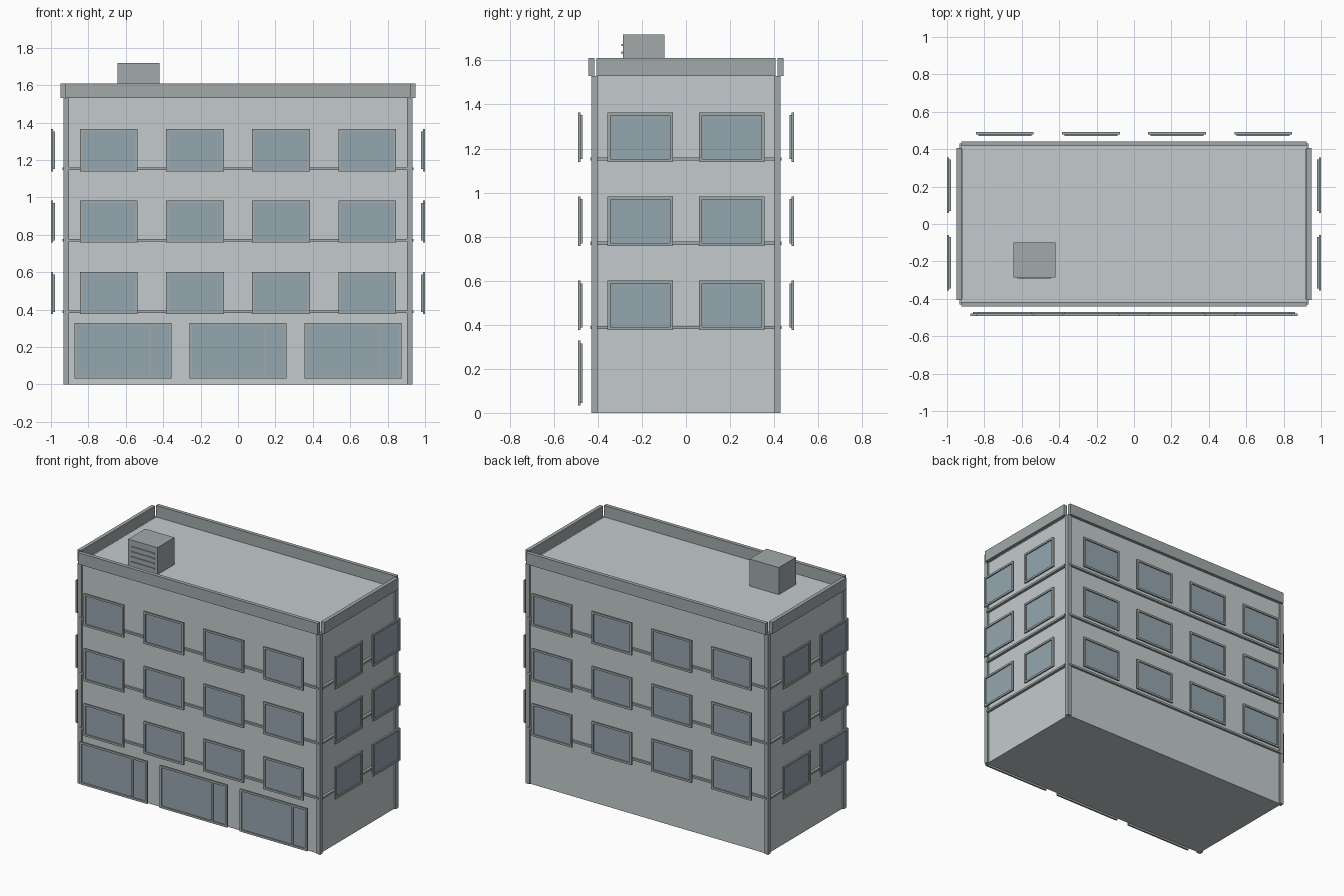
import bpy, bmesh
from math import pi
from mathutils import Matrix, Vector

if "Cube" in bpy.data.objects:
    bpy.data.objects.remove(bpy.data.objects["Cube"])


def material(name, rgb):
    m = bpy.data.materials.new(name)
    m.diffuse_color = (*rgb, 1)
    m.use_nodes = True
    m.node_tree.nodes["Principled BSDF"].inputs["Base Color"].default_value = m.diffuse_color
    return m


WALL = material("wall", (0.55, 0.60, 0.61))
TRIM = material("trim", (0.36, 0.40, 0.40))
GLASS = material("glass", (0.30, 0.38, 0.43))


def boxes(name, spans, mat, matrix=Matrix()):
    """One object from boxes given as (x0, x1, y0, y1, z0, z1)."""
    bm = bmesh.new()
    for x0, x1, y0, y1, z0, z1 in spans:
        centre = Matrix.Translation(((x0 + x1) / 2, (y0 + y1) / 2, (z0 + z1) / 2))
        size = Matrix.Diagonal((x1 - x0, y1 - y0, z1 - z0, 1))
        bmesh.ops.create_cube(bm, size=1, matrix=centre @ size)
    me = bpy.data.meshes.new(name)
    bm.to_mesh(me)
    bm.free()
    me.materials.append(mat)
    ob = bpy.data.objects.new(name, me)
    ob.matrix_world = matrix
    bpy.context.collection.objects.link(ob)
    return ob


def ring(x, y, t, z0, z1):
    """Four bars around the building with notched corners."""
    xi, yi = x - t, y - t
    return [(-xi, xi, -y, -yi, z0, z1), (-xi, xi, yi, y, z0, z1),
            (-x, -xi, -yi + 0.01, yi - 0.01, z0, z1), (xi, x, -yi + 0.01, yi - 0.01, z0, z1)]


def window(name, w, h, along, dist, z, turn, mullion=None):
    """Frame with a pane behind it; outer face lies at local y = -dist."""
    m = Matrix.Rotation(turn, 4, 'Z') @ Matrix.Translation((along, -dist, z))
    a, b, t = w / 2, h / 2, 0.014
    bars = [(-a, a, 0, 0.012, b - t, b), (-a, a, 0, 0.012, -b, -b + t),
            (-a, -a + t, 0, 0.012, -b + t, b - t), (a - t, a, 0, 0.012, -b + t, b - t)]
    if mullion is not None:
        bars.append((mullion - 0.006, mullion + 0.006, 0, 0.012, -b + t, b - t))
    boxes(name + "_frame", bars, TRIM, m)
    g = 0.012
    boxes(name + "_glass", [(-a + g, a - g, 0.008, 0.021, -b + g, b - g)], GLASS, m)


# main block and corner pilasters
boxes("building_body", [(-0.92, 0.92, -0.42, 0.42, 0, 1.53)], WALL)
boxes("corner_pilasters",
      [(sx * 0.9175 - 0.0145, sx * 0.9175 + 0.0145, sy * 0.4155 - 0.0145, sy * 0.4155 + 0.0145, 0, 1.53)
       for sx in (-1, 1) for sy in (-1, 1)], TRIM)

# roof parapet and floor bands
boxes("parapet", ring(0.948, 0.442, 0.026, 1.53, 1.61), TRIM)
for i in range(3):
    z = 0.388 + 0.382 * i
    boxes(f"floor_band_{i + 1}", ring(0.939, 0.434, 0.02, z - 0.007, z + 0.007), TRIM)

# windows on three upper floors, all four sides
for i in range(3):
    z = 0.488 + 0.382 * i
    for side, turn in (("front", 0), ("back", pi)):
        for k, x in enumerate((-0.69, -0.23, 0.23, 0.69)):
            window(f"{side}_window_{i + 1}_{k + 1}", 0.308, 0.225, x, 0.491, z, turn)
    for side, turn in (("right", pi / 2), ("left", -pi / 2)):
        for k, y in enumerate((-0.207, 0.207)):
            window(f"{side}_window_{i + 1}_{k + 1}", 0.298, 0.225, y, 1.0, z, turn)

# ground floor shopfronts with a narrow door bay
for k, x in enumerate((-0.615, 0, 0.615)):
    window(f"shopfront_{k + 1}", 0.518, 0.295, x, 0.491, 0.18, 0, mullion=0.145)

# roof unit with louvres
boxes("roof_unit", [(-0.645, -0.42, -0.285, -0.098, 1.53, 1.718)], TRIM)
boxes("roof_unit_louvres",
      [(-0.622, -0.443, -0.292, -0.283, z - 0.005, z + 0.005) for z in (1.565, 1.6, 1.635, 1.67)], TRIM)
